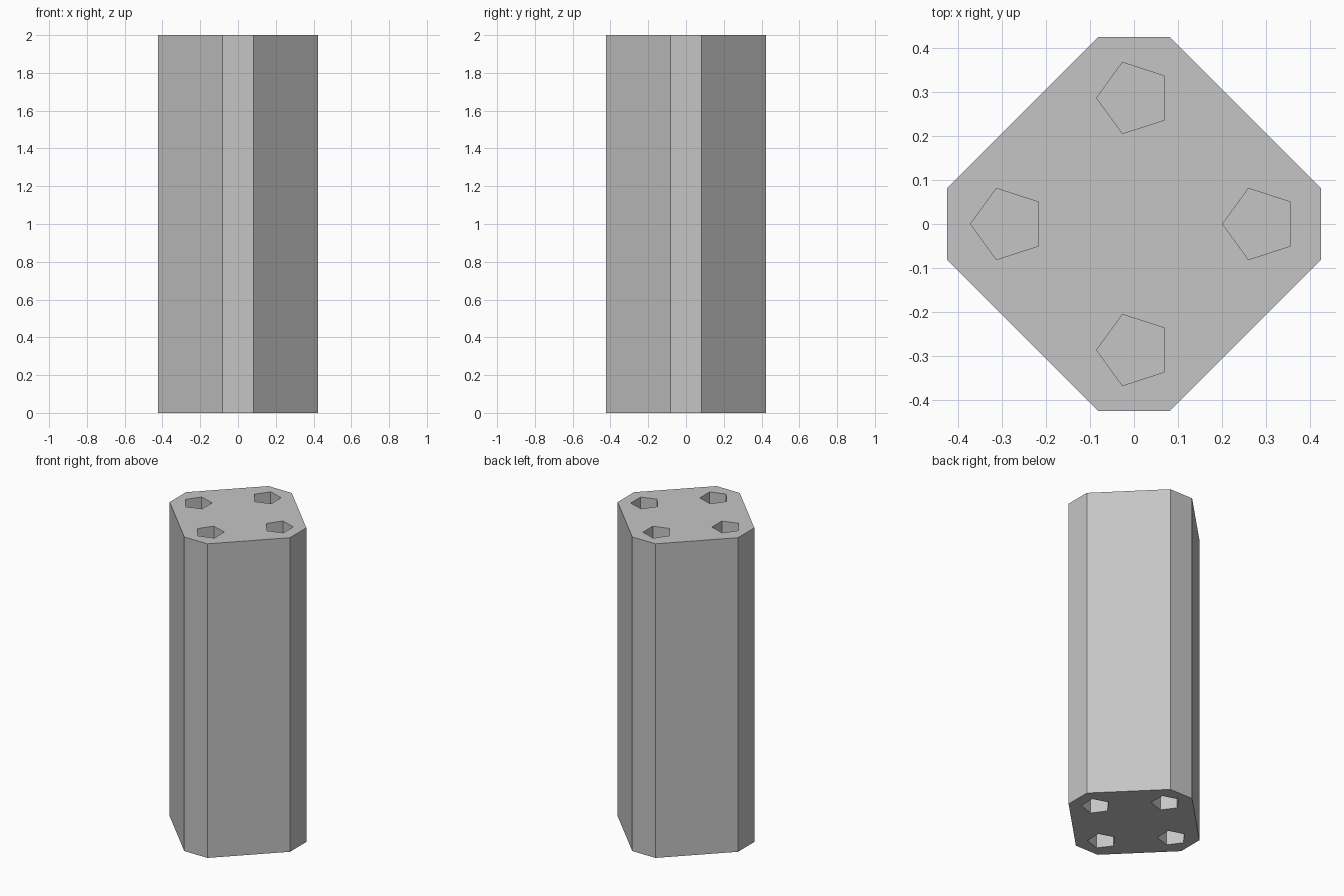
import bpy, bmesh
from math import cos, sin, pi

default = bpy.data.objects.get("Cube")
if default:
    bpy.data.objects.remove(default, do_unlink=True)

HEIGHT = 2.0
HALF = 0.424      # distance from the axis to the narrow faces
CHAMFER = 0.082   # half width of the narrow faces
HOLE_R = 0.085
HOLE_OFFSET = 0.286
HOLE_DEPTH = 0.2

grey = bpy.data.materials.new("plain grey")
grey.use_nodes = True
colour = (0.56, 0.56, 0.56, 1)
grey.diffuse_color = colour
grey.node_tree.nodes["Principled BSDF"].inputs["Base Color"].default_value = colour


def prism(bm, outline, z0, z1):
    """Extrude a counter-clockwise outline from z0 up to z1."""
    base = bm.faces.new([bm.verts.new((x, y, z0)) for x, y in outline])
    ext = bmesh.ops.extrude_face_region(bm, geom=[base], use_keep_orig=True)
    top = [v for v in ext["geom"] if isinstance(v, bmesh.types.BMVert)]
    bmesh.ops.translate(bm, verts=top, vec=(0, 0, z1 - z0))


def make_object(name, bm):
    bmesh.ops.recalc_face_normals(bm, faces=bm.faces[:])
    mesh = bpy.data.meshes.new(name)
    bm.to_mesh(mesh)
    bm.free()
    mesh.materials.append(grey)
    obj = bpy.data.objects.new(name, mesh)
    bpy.context.collection.objects.link(obj)
    return obj


# Eight-sided column with narrow and wide faces
outline = []
for cx, cy in ((1, 0), (0, 1), (-1, 0), (0, -1)):
    for side in (-CHAMFER, CHAMFER):
        outline.append((cx * HALF - cy * side, cy * HALF + cx * side))
bm = bmesh.new()
prism(bm, outline, 0, HEIGHT)
column = make_object("column", bm)

# Five-sided sockets at both ends
bm = bmesh.new()
for cx, cy in ((1, 0), (0, 1), (-1, 0), (0, -1)):
    pentagon = [(cx * HOLE_OFFSET + HOLE_R * cos(pi + i * 2 * pi / 5),
                 cy * HOLE_OFFSET + HOLE_R * sin(pi + i * 2 * pi / 5)) for i in range(5)]
    prism(bm, pentagon, -0.1, HOLE_DEPTH)
    prism(bm, pentagon, HEIGHT - HOLE_DEPTH, HEIGHT + 0.1)
cutter = make_object("socket_cutter", bm)
cutter.hide_render = True

cut = column.modifiers.new("sockets", 'BOOLEAN')
cut.operation = 'DIFFERENCE'
cut.solver = 'EXACT'
cut.object = cutter
bpy.context.view_layer.objects.active = column
column.select_set(True)
bpy.ops.object.modifier_apply(modifier=cut.name)
bpy.data.objects.remove(cutter, do_unlink=True)
